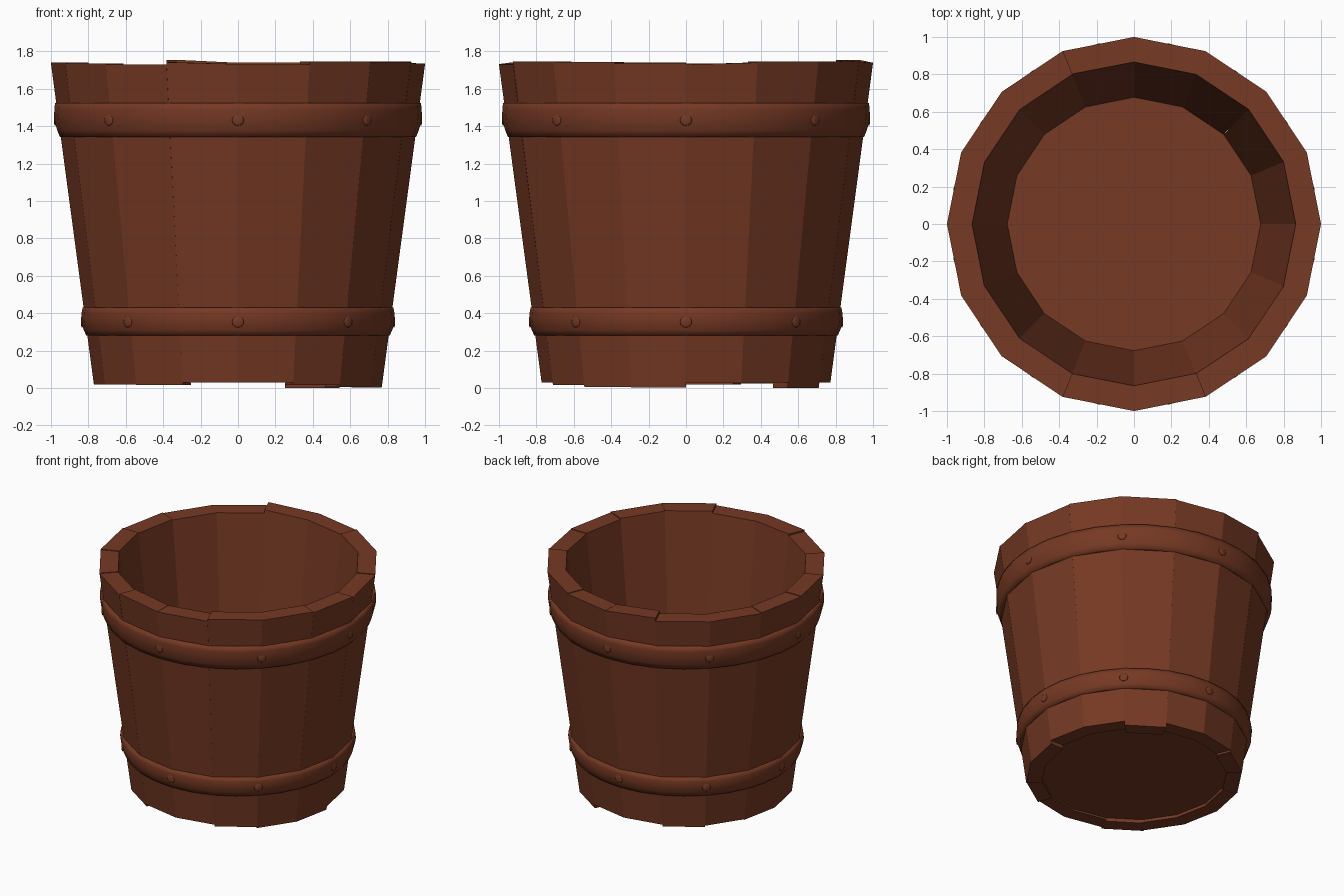
import bpy, bmesh
from math import sin, cos, pi, tau
from mathutils import Matrix, Vector

if "Cube" in bpy.data.objects:
    bpy.data.objects.remove(bpy.data.objects["Cube"])

wood = bpy.data.materials.new("brown_wood")
wood.diffuse_color = (0.18, 0.041, 0.017, 1)
wood.use_nodes = True
wood.node_tree.nodes["Principled BSDF"].inputs["Base Color"].default_value = wood.diffuse_color
N = 16


def finish(bm, name, smooth=None):
    bmesh.ops.recalc_face_normals(bm, faces=bm.faces)
    me = bpy.data.meshes.new(name)
    bm.to_mesh(me)
    bm.free()
    me.materials.append(wood)
    ob = bpy.data.objects.new(name, me)
    bpy.context.collection.objects.link(ob)
    if smooth:
        bpy.ops.object.select_all(action='DESELECT')
        ob.select_set(True)
        bpy.context.view_layer.objects.active = ob
        bpy.ops.object.shade_smooth_by_angle(angle=smooth)
    return ob


def polar(r, a, z):
    return Vector((r * cos(a), r * sin(a), z))


def outer(z):
    return 0.768 + 0.134 * z


def inner(z):
    return 0.657 + 0.12 * z


# Staves: one wedge plank per side, with slightly uneven, tilted ends
tops = [1.735, 1.745, 1.745, 1.74, 1.747, 1.73, 1.73, 1.735,
        1.74, 1.735, 1.73, 1.737, 1.73, 1.745, 1.742, 1.735]
tilts = {0: 0.005, 4: 0.008, 11: -0.005}
bottoms = [.03, .03, 0, .03, .03, .015, .025, .02,
           .02, .02, .015, .03, .03, .015, .005, .003]
for i in range(N):
    bm = bmesh.new()
    a0, a1 = i * tau / N, (i + 1) * tau / N
    tilt = tilts.get(i, 0)
    rings = []
    for za, zb in ((bottoms[i], bottoms[i]), (tops[i] - tilt, tops[i] + tilt)):
        rings.append([bm.verts.new(polar(r, a, z)) for r, a, z in (
            (min(outer(za), 1), a0, za), (min(outer(zb), 1), a1, zb),
            (inner(zb), a1, zb), (inner(za), a0, za))])
    lo, hi = rings
    bm.faces.new(lo)
    bm.faces.new(hi)
    for k in range(4):
        j = (k + 1) % 4
        bm.faces.new((lo[k], lo[j], hi[j], hi[k]))
    finish(bm, f"stave_{i + 1}")

# Floor disc, nearly flush with the stave ends
bm = bmesh.new()
lo, hi = [[bm.verts.new(polar(inner(z) + 0.012, i * tau / N, z)) for i in range(N)]
          for z in (0.045, 0.17)]
bm.faces.new(lo)
bm.faces.new(hi)
for i in range(N):
    j = (i + 1) % N
    bm.faces.new((lo[i], lo[j], hi[j], hi[i]))
finish(bm, "floor")


# Hoops: rounded band swept round the bucket, with faint rivets
def hoop(name, z0, r0, z1, r1, seg=32, steps=5):
    prof = [(r0 - 0.03, z0)]
    for k in range(steps + 1):
        t = k / steps
        prof.append((r0 + (r1 - r0) * t + 0.016 * sin(pi * t), z0 + (z1 - z0) * t))
    prof.append((r1 - 0.03, z1))
    bm = bmesh.new()
    rings = [[bm.verts.new(polar(r, i * tau / seg, z)) for r, z in prof]
             for i in range(seg)]
    n = len(prof)
    for i in range(seg):
        a, b = rings[i], rings[(i + 1) % seg]
        for k in range(n):
            j = (k + 1) % n
            bm.faces.new((a[k], b[k], b[j], a[j]))
    finish(bm, name, pi)

    bm = bmesh.new()
    zm, rm = (z0 + z1) / 2, (r0 + r1) / 2 + 0.016
    for i in range(8):
        m = (Matrix.Rotation(i * tau / 8, 4, 'Z')
             @ Matrix.Translation((rm - 0.003, 0, zm))
             @ Matrix.Diagonal((0.007, 0.032, 0.032, 1)))
        bmesh.ops.create_uvsphere(bm, u_segments=10, v_segments=6, radius=1, matrix=m)
    finish(bm, name + "_rivets", pi)


hoop("upper_hoop", 1.342, 0.952, 1.525, 0.978)
hoop("lower_hoop", 0.28, 0.811, 0.43, 0.831)
